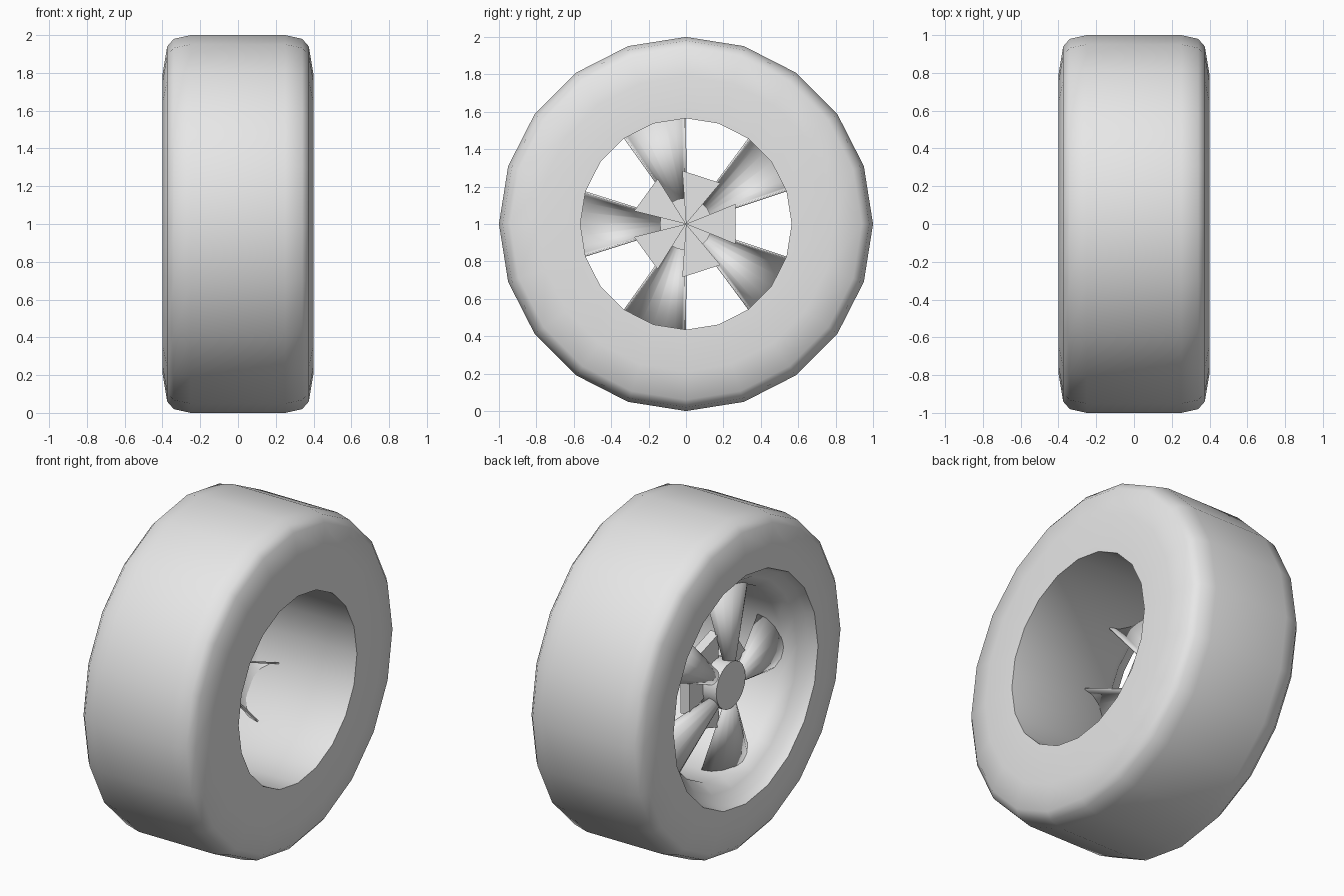
import bpy, bmesh
from math import sin, cos, pi, tan, radians

cube = bpy.data.objects.get("Cube")
if cube:
    bpy.data.objects.remove(cube)

grey = bpy.data.materials.new("light grey")
grey.use_nodes = True
grey.diffuse_color = (0.8, 0.8, 0.8, 1)
grey.node_tree.nodes["Principled BSDF"].inputs["Base Color"].default_value = grey.diffuse_color

SPOKES = 5


def radial(x, r, a):
    """Point at radius r and angle a around the axle, which runs along x."""
    return (x, r * cos(a), 1 + r * sin(a))


def finish(name, bm, angle):
    bmesh.ops.recalc_face_normals(bm, faces=bm.faces)
    mesh = bpy.data.meshes.new(name)
    bm.to_mesh(mesh)
    bm.free()
    obj = bpy.data.objects.new(name, mesh)
    bpy.context.collection.objects.link(obj)
    mesh.materials.append(grey)
    bpy.ops.object.select_all(action="DESELECT")
    obj.select_set(True)
    bpy.context.view_layer.objects.active = obj
    bpy.ops.object.shade_smooth_by_angle(angle=radians(angle))
    return obj


def lathe(name, profile, sides, closed, angle):
    """Spin (x, radius) points around the axle; open profiles get end caps."""
    bm = bmesh.new()
    rings = [[bm.verts.new(radial(x, r, 2 * pi * i / sides)) for i in range(sides)]
             for x, r in profile]
    pairs = list(zip(rings, rings[1:]))
    if closed:
        pairs.append((rings[-1], rings[0]))
    else:
        bm.faces.new(rings[0])
        bm.faces.new(rings[-1])
    for a, b in pairs:
        for i in range(sides):
            j = (i + 1) % sides
            bm.faces.new((a[i], a[j], b[j], b[i]))
    return finish(name, bm, angle)


# Tyre with its plain inner barrel and the stepped recess on the outer side
lathe("tyre", [(0.4, 0.565), (0.4, 0.79), (0.375, 0.94), (0.34, 0.98), (0.25, 1.0),
               (-0.25, 1.0), (-0.34, 0.98), (-0.375, 0.94), (-0.4, 0.79), (-0.4, 0.69),
               (-0.35, 0.67), (-0.31, 0.62), (-0.24, 0.565)], 20, True, 40)

# Hub cap
lathe("hub", [(-0.3, 0.14), (-0.16, 0.14)], 20, False, 40)


def spoke(name, mid):
    """Thin flared half-cone, bulging outwards and widening towards the rim."""
    bm = bmesh.new()
    steps, half = 8, radians(17.5)
    rows = []
    for r, edge, depth in ((0.13, -0.25, 0.04), (0.568, -0.1, 0.15)):
        row = []
        for i in range(steps + 1):
            t = pi * i / steps
            row.append(bm.verts.new(radial(edge - depth * sin(t), r, mid - half * cos(t))))
        rows.append(row)
    for i in range(steps):
        bm.faces.new((rows[0][i], rows[0][i + 1], rows[1][i + 1], rows[1][i]))
    obj = finish(name, bm, 50)
    shell = obj.modifiers.new("thickness", "SOLIDIFY")
    shell.thickness = 0.01
    shell.offset = 0


def wedge(name, mid):
    """Flat pie-shaped block filling the hub between two spokes."""
    bm = bmesh.new()
    half = radians(22)
    reach = 0.265 / cos(half)
    front, back = [[bm.verts.new(radial(x, r, mid + a))
                    for r, a in ((0, 0), (reach, -half), (reach, half))]
                   for x in (-0.21, -0.15)]
    bm.faces.new(front)
    bm.faces.new(back)
    for i in range(3):
        j = (i + 1) % 3
        bm.faces.new((front[i], front[j], back[j], back[i]))
    finish(name, bm, 30)


for k in range(SPOKES):
    turn = 2 * pi * k / SPOKES
    spoke(f"spoke_{k + 1}", turn + pi / SPOKES)
    wedge(f"hub_wedge_{k + 1}", turn)
